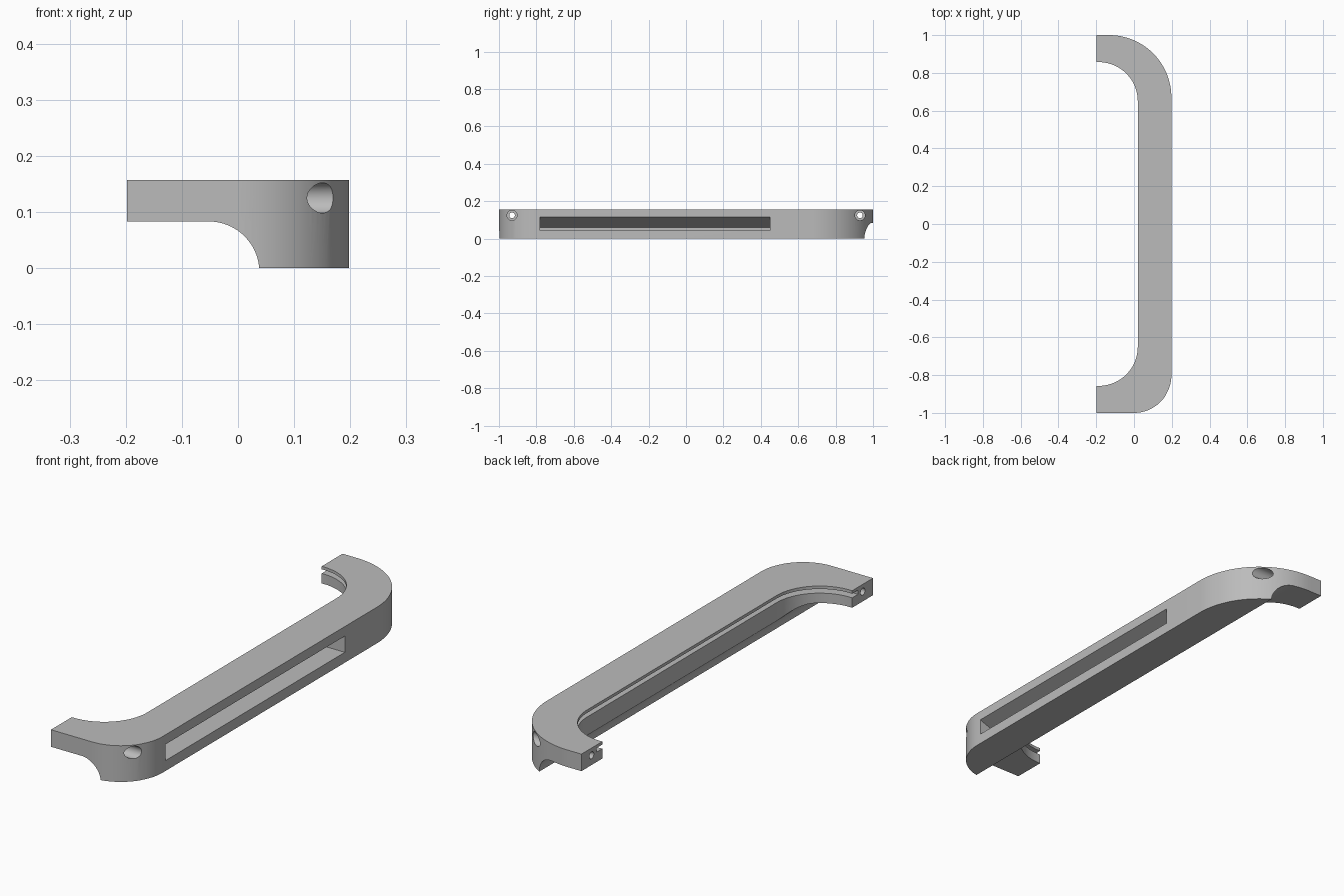
import bpy, bmesh
from math import cos, sin, pi, radians
from mathutils import Vector

cube = bpy.data.objects.get("Cube")
if cube:
    bpy.data.objects.remove(cube, do_unlink=True)

grey = bpy.data.materials.new("plain grey")
grey.use_nodes = True
grey.diffuse_color = (0.5, 0.5, 0.5, 1)
grey.node_tree.nodes["Principled BSDF"].inputs["Base Color"].default_value = (0.5, 0.5, 0.5, 1)


def arc(cx, cy, r, a0, a1, n=20):
    """Points on an arc, angles in degrees."""
    steps = [radians(a0 + (a1 - a0) * i / n) for i in range(n + 1)]
    return [(cx + r * cos(a), cy + r * sin(a)) for a in steps]


def prism(name, points, axis, lo, hi):
    """Extrude a 2D outline: axis z takes (x, y), axis y takes (x, z), axis x takes (y, z)."""
    place = {"z": lambda p, d: (p[0], p[1], d),
             "y": lambda p, d: (p[0], d, p[1]),
             "x": lambda p, d: (d, p[0], p[1])}[axis]
    bm = bmesh.new()
    face = bm.faces.new([bm.verts.new(place(p, lo)) for p in points])
    new = bmesh.ops.extrude_face_region(bm, geom=[face])["geom"]
    shift = Vector(place((0, 0), hi - lo))
    bmesh.ops.translate(bm, verts=[v for v in new if isinstance(v, bmesh.types.BMVert)], vec=shift)
    bmesh.ops.recalc_face_normals(bm, faces=bm.faces)
    mesh = bpy.data.meshes.new(name)
    bm.to_mesh(mesh)
    bm.free()
    mesh.materials.append(grey)
    obj = bpy.data.objects.new(name, mesh)
    bpy.context.collection.objects.link(obj)
    return obj


def inner_edge(offset, end_x):
    """Inner edge of the handle from back to front, moved into the body by offset."""
    r = 0.207 + offset
    return ([(end_x, 0.65 + r)] + arc(-0.187, 0.65, r, 90, 0)
            + arc(-0.187, -0.65, r, 0, -90) + [(end_x, -0.65 - r)])


# Handle body with a wide back corner and a tighter front corner
TOP, END = 0.157, -0.198
outer = arc(0, -0.8, 0.198, -90, 0, 24) + arc(-0.132, 0.67, 0.33, 0, 90, 32)
outer = [(x, y - 0.002 if y < -0.9 else y) for x, y in outer]
body = prism("handle_body", [(END, -1)] + outer + [(END, 1)] + inner_edge(0, END), "z", 0, TOP)

cutters = []

# Curved relief under both ends
relief = [(-0.3, -0.1), (0.038, -0.1)] + arc(-0.052, -0.007, 0.09, 4, 90) + [(-0.3, 0.083)]
cutters.append(prism("end_relief", relief, "y", -1.2, 1.2))

# Thin groove along the whole inner edge
cutters.append(prism("inner_groove", inner_edge(0.04, -0.3), "z", 0.126, 0.144))

# Long pocket on the outer side, with a sloping ceiling
pocket = [(0.05, 0.045), (0.25, 0.045), (0.25, 0.135), (0.197, 0.115), (0.05, 0.06)]
cutters.append(prism("side_pocket", pocket, "y", -0.78, 0.45))

# Counterbored screw holes through both ends
for side, seat in ((-1, 0.03), (1, -0.05)):
    for name, r, lo in (("screw_hole", 0.015, -0.3), ("screw_recess", 0.027, seat)):
        ring = arc(side * 0.93, 0.125, r, 0, 360, 32)[:-1]
        cutters.append(prism(name, ring, "x", lo, 0.3))

bpy.context.view_layer.objects.active = body
body.select_set(True)
for cutter in cutters:
    cutter.hide_render = True
    mod = body.modifiers.new(cutter.name, "BOOLEAN")
    mod.operation = "DIFFERENCE"
    mod.solver = "EXACT"
    mod.object = cutter
    bpy.ops.object.modifier_apply(modifier=mod.name)
    bpy.data.objects.remove(cutter, do_unlink=True)

bpy.ops.object.shade_smooth_by_angle(angle=radians(30))
